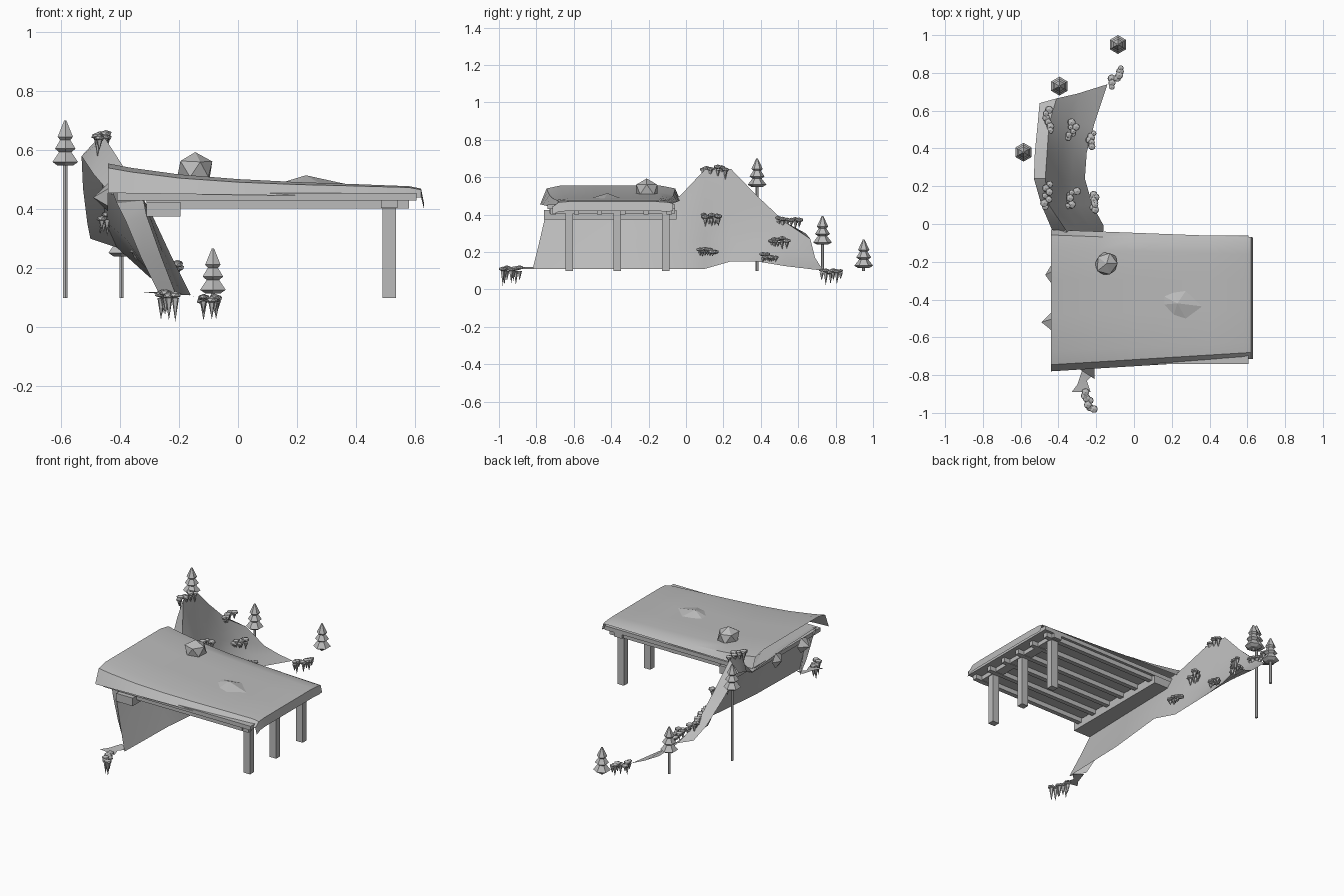
import bpy, bmesh, math, random
from mathutils import Vector, Matrix

random.seed(4)
if "Cube" in bpy.data.objects:
    bpy.data.objects.remove(bpy.data.objects["Cube"], do_unlink=True)

grey = bpy.data.materials.new("plain grey")
grey.use_nodes = True
tone = (0.5, 0.5, 0.5, 1)
grey.diffuse_color = tone
grey.node_tree.nodes["Principled BSDF"].inputs["Base Color"].default_value = tone


def finish(bm, name, smooth=False):
    """Turn a bmesh into a named object."""
    bmesh.ops.recalc_face_normals(bm, faces=bm.faces)
    mesh = bpy.data.meshes.new(name)
    bm.to_mesh(mesh)
    bm.free()
    mesh.materials.append(grey)
    obj = bpy.data.objects.new(name, mesh)
    bpy.context.collection.objects.link(obj)
    if smooth:
        bpy.ops.object.select_all(action='DESELECT')
        obj.select_set(True)
        bpy.context.view_layer.objects.active = obj
        bpy.ops.object.shade_smooth_by_angle(angle=math.radians(30))
    return obj


def sheet(name, rows, up):
    """Skin a list of equally long point rows."""
    bm = bmesh.new()
    grid = [[bm.verts.new(p) for p in row] for row in rows]
    for a, b in zip(grid, grid[1:]):
        for i in range(len(a) - 1):
            bm.faces.new((a[i], a[i + 1], b[i + 1], b[i]))
    obj = finish(bm, name, True)
    total = sum((f.normal * f.area for f in obj.data.polygons), Vector())
    if total.dot(Vector(up)) < 0:
        obj.data.flip_normals()
    return obj


def box(name, low, high):
    low, high = Vector(low), Vector(high)
    bm = bmesh.new()
    size = Matrix.Diagonal(high - low).to_4x4()
    bmesh.ops.create_cube(bm, size=1, matrix=Matrix.Translation((low + high) / 2) @ size)
    return finish(bm, name)


def add_cone(bm, centre, r_low, r_high, depth, sides=6):
    bmesh.ops.create_cone(bm, cap_ends=True, segments=sides, radius1=r_low, radius2=r_high,
                          depth=depth, matrix=Matrix.Translation(centre))


def mix(a, b, t):
    return a + (b - a) * t


# Snow roof: crowned sheet with drooping front and back skirts
LEFT, RIGHT = -0.44, 0.62
roof_rows = []
for x, top in ((LEFT, .555), (-.36, .54), (-.2, .518), (0, .502), (.2, .492),
               (.4, .485), (.58, .478), (RIGHT, .47), (.63, .42)):
    t = (x - LEFT) / (RIGHT - LEFT)
    front, back = mix(-.78, -.715, t), mix(-.03, -.07, t)
    hem = min(mix(.455, .44, t), top - .02)
    edge = mix(.015, .004, t)
    row = [(x, front, hem), (x, front + .035, top - edge)]
    row += [(x, mix(front, back, k), top) for k in (.14, .4, .65, .86)]
    row += [(x, back - .028, top - edge), (x, back, hem + .02)]
    roof_rows.append(row)
sheet("snow_roof", roof_rows, (0, 0, 1))

# Timber frame under the roof
box("roof_deck", (-.41, -.74, .43), (.605, -.06, .455))
for i in range(6):
    y = mix(-.71, -.09, i / 5)
    box("rafter", (-.31, y - .014, .402), (.58, y + .014, .43))
box("wall_plate", (-.31, -.76, .375), (-.195, -.05, .425))
box("post_beam", (.485, -.73, .405), (.54, -.06, .43))
for y in (-.625, -.368, -.107):
    box("post", (.49, y - .02, .1), (.535, y + .02, .41))

# Cliff sheet: each station is y, lean of the foot in y, then x and z from foot to crest
stations = (
    (-.64, -.1, (-.27, .12), (-.33, .24), (-.38, .36), (-.41, .42), (-.43, .47)),
    (-.69, -.13, (-.21, .11), (-.26, .24), (-.31, .38), (-.32, .43), (-.42, .48)),
    (-.4, 0, (-.2, .11), (-.25, .24), (-.3, .38), (-.32, .43), (-.43, .48)),
    (-.04, .03, (-.16, .11), (-.23, .25), (-.3, .4), (-.36, .5), (-.43, .45)),
    (.1, 0, (-.22, .11), (-.3, .28), (-.36, .4), (-.45, .64), (-.49, .52)),
    (.24, 0, (-.26, .15), (-.33, .26), (-.39, .4), (-.47, .645), (-.53, .58)),
    (.38, 0, (-.25, .15), (-.32, .21), (-.38, .3), (-.46, .5), (-.525, .47)),
    (.53, 0, (-.21, .125), (-.29, .18), (-.36, .25), (-.45, .36), (-.51, .35)),
    (.64, .1, (-.14, .1), (-.22, .13), (-.3, .17), (-.41, .27), (-.5, .3)),
)
rows = [[(x, y + lean * (1 - i / 4), z) for i, (x, z) in enumerate(pts)]
        for y, lean, *pts in stations]
sheet("cliff", rows, (1, 0, 1))

# Thin trail at the foot of the cliff, leading to the front bush
sheet("front_ledge", [[(-.27, -.76, .12), (-.21, -.79, .11)],
                      [(-.3, -.85, .12), (-.25, -.83, .11)],
                      [(-.33, -.89, .12), (-.23, -.89, .11)]], (0, 0, 1))

# Small rock spurs poking out past the left end of the roof
for y, reach in ((-.52, .05), (-.27, .03)):
    bm = bmesh.new()
    bmesh.ops.create_cone(bm, cap_ends=True, segments=5, radius1=.05, radius2=0, depth=reach,
                          matrix=Matrix.Translation((LEFT - reach / 2, y, .44))
                          @ Matrix.Rotation(-math.pi / 2, 4, 'Y'))
    finish(bm, "rock_spur")


# Hanging bushes: flattened clumps above, pointed roots below
def bush(centre, length, turn, drop):
    bm = bmesh.new()
    cx, cy, cz = centre
    along = Vector((math.sin(turn), math.cos(turn), 0))
    side = Vector((along.y, -along.x, 0))
    for i in range(7):
        spot = Vector(centre) + along * length * (i / 6 - .5)
        spot += side * random.uniform(-.018, .018)
        spot.z += random.uniform(0, .02)
        scale = Matrix.Diagonal((1, 1, .55, 1))
        bmesh.ops.create_icosphere(bm, subdivisions=1, radius=random.uniform(.016, .024),
                                   matrix=Matrix.Translation(spot) @ scale)
        depth = drop * random.uniform(.5, 1)
        spot.z = cz - depth / 2
        add_cone(bm, spot, 0, .013, depth, 5)
    finish(bm, "hanging_bush")


for spot, length, turn, drop in (
        ((-.46, .15, .64), .12, 0, .07), ((-.455, .54, .365), .13, .1, .06),
        ((-.33, .495, .255), .08, .4, .04), ((-.22, .445, .17), .07, 0, .03),
        ((-.33, .135, .38), .09, .3, .06), ((-.22, .115, .2), .08, 0, .025),
        ((-.1, .78, .09), .11, .6, .07), ((-.235, -.935, .1), .1, -.4, .1)):
    bush(spot, length, turn, drop)


# Pine trees: lathed tiers on a slim trunk
def pine(x, y, base):
    bm = bmesh.new()
    for lift, radius, height in ((0, .05, .055), (.045, .04, .05), (.085, .03, .055)):
        add_cone(bm, (x, y, base + lift + .006), radius * .6, radius, .012)
        add_cone(bm, (x, y, base + lift + .012 + height / 2), radius, radius * .15, height)
    finish(bm, "pine_crown")
    bm = bmesh.new()
    add_cone(bm, (x, y, (base + .11) / 2), .008, .008, base - .09)
    finish(bm, "pine_trunk")


for x, y, base in ((-.585, .38, .548), (-.395, .73, .24), (-.085, .95, .115)):
    pine(x, y, base)

# Boulder on the roof
bm = bmesh.new()
bmesh.ops.create_icosphere(bm, subdivisions=1, radius=1)
for v in bm.verts:
    v.co *= random.uniform(.92, 1.08)
    v.co = Vector((v.co.x * .065, v.co.y * .07, v.co.z * .06))
    v.co += Vector((-.145, -.21, .535))
finish(bm, "boulder")

# Low snow-covered mound on the roof
bm = bmesh.new()
rim = [bm.verts.new((x, y, .48)) for x, y in
       ((.115, -.36), (.2, -.335), (.29, -.33), (.39, -.44), (.29, -.53), (.2, -.51), (.115, -.43))]
peak = bm.verts.new((.23, -.42, .515))
for a, b in zip(rim, rim[1:] + rim[:1]):
    bm.faces.new((a, b, peak))
finish(bm, "snow_mound")
